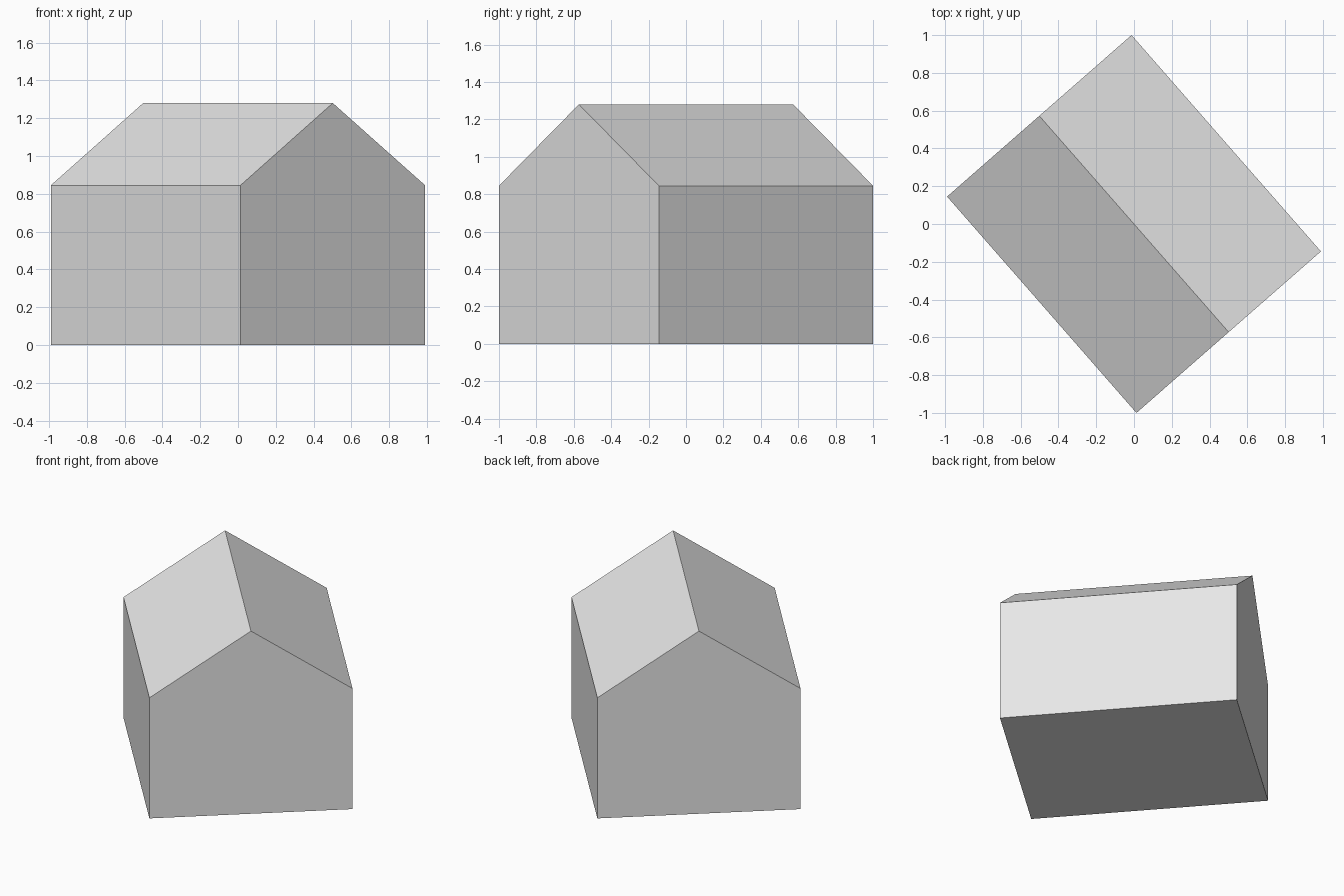
import bpy, bmesh, math
from mathutils import Matrix

cube = bpy.data.objects.get("Cube")
if cube:
    bpy.data.objects.remove(cube, do_unlink=True)

LENGTH, WIDTH = 1.522, 1.298
EAVE, RIDGE = 0.845, 1.28
TURN = math.radians(-48.8)

# Plain grey used on the whole building
grey = bpy.data.materials.new("plain_grey")
grey.use_nodes = True
colour = (0.8, 0.8, 0.8, 1)
grey.diffuse_color = colour
grey.node_tree.nodes["Principled BSDF"].inputs["Base Color"].default_value = colour

# Gable end outline, extruded along the ridge into a closed block
half = WIDTH / 2
gable = [(-half, 0), (half, 0), (half, EAVE), (0, RIDGE), (-half, EAVE)]
bm = bmesh.new()
end = bm.faces.new([bm.verts.new((-LENGTH / 2, y, z)) for y, z in gable])
result = bmesh.ops.extrude_face_region(bm, geom=[end], use_keep_orig=True)
far_verts = [g for g in result["geom"] if isinstance(g, bmesh.types.BMVert)]
bmesh.ops.translate(bm, verts=far_verts, vec=(LENGTH, 0, 0))
bmesh.ops.recalc_face_normals(bm, faces=bm.faces)

# Turn the building on its plot
bmesh.ops.transform(bm, matrix=Matrix.Rotation(TURN, 4, "Z"), verts=bm.verts)

mesh = bpy.data.meshes.new("gabled_building")
bm.to_mesh(mesh)
bm.free()
mesh.materials.append(grey)
building = bpy.data.objects.new("gabled_building", mesh)
bpy.context.collection.objects.link(building)
